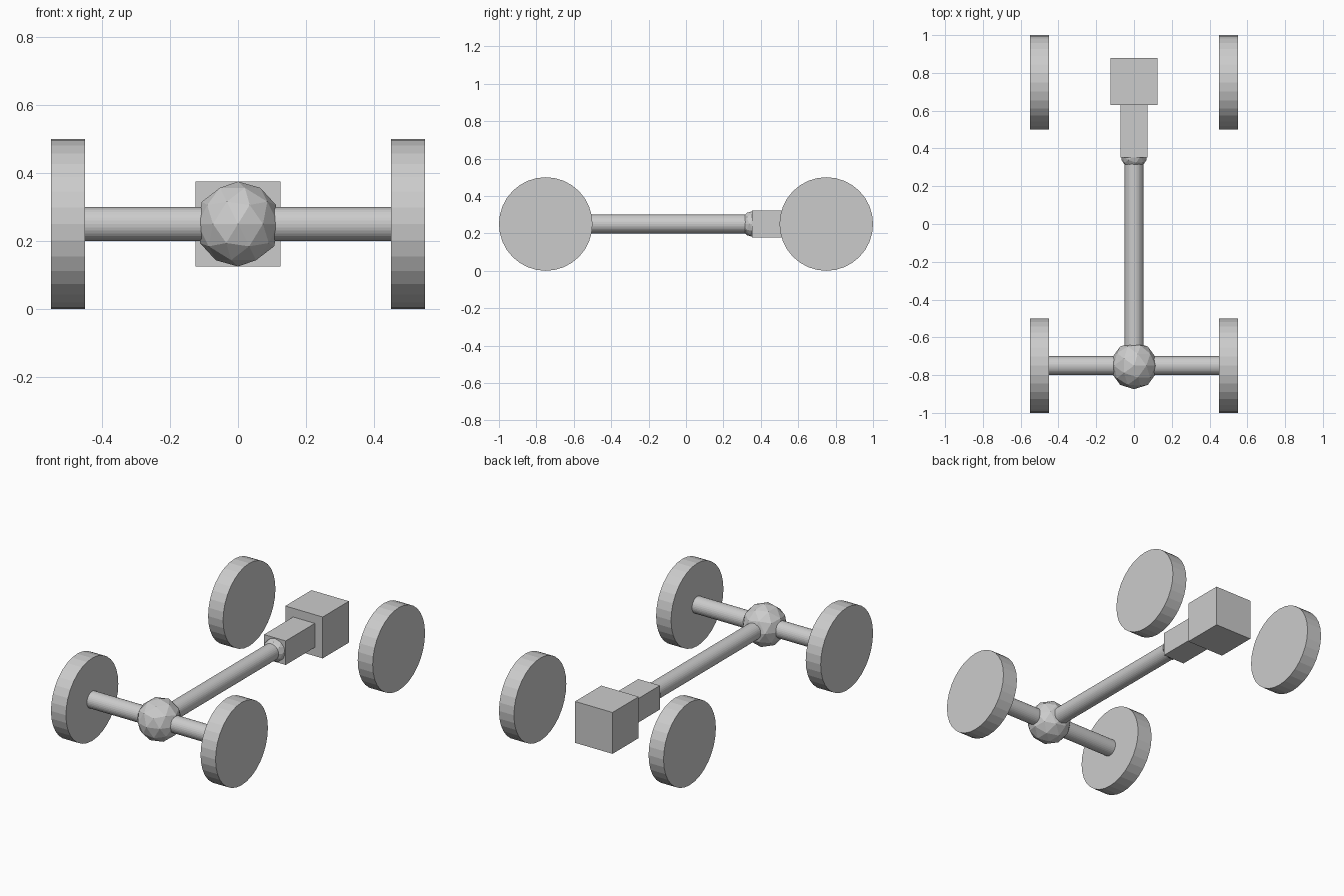
import bpy
from math import pi

if "Cube" in bpy.data.objects:
    bpy.data.objects.remove(bpy.data.objects["Cube"])

AXLE_Z = 0.25


def cylinder(name, radius, length, location, axis):
    rotation = (0, pi / 2, 0) if axis == 'X' else (pi / 2, 0, 0)
    bpy.ops.mesh.primitive_cylinder_add(vertices=32, radius=radius, depth=length,
                                        location=location, rotation=rotation)
    bpy.context.object.name = name


def ball(name, radius, y):
    bpy.ops.mesh.primitive_ico_sphere_add(subdivisions=2, radius=radius,
                                          location=(0, y, AXLE_Z))
    bpy.context.object.name = name


def box(name, width, y0, y1):
    bpy.ops.mesh.primitive_cube_add(size=1, location=(0, (y0 + y1) / 2, AXLE_Z))
    bpy.context.object.name = name
    bpy.context.object.scale = (width, y1 - y0, width)


# Four wheels
for end, y in (("front", -0.75), ("back", 0.75)):
    for side, x in (("left", -0.5), ("right", 0.5)):
        cylinder(f"{end}_{side}_wheel", 0.25, 0.1, (x, y, AXLE_Z), 'X')

# Driven axle with its differential
cylinder("axle", 0.05, 0.92, (0, -0.75, AXLE_Z), 'X')
ball("differential", 0.125, -0.75)

# Drive shaft running to the joint
cylinder("drive_shaft", 0.05, 1.1, (0, -0.2, AXLE_Z), 'Y')
ball("shaft_joint", 0.07, 0.36)

# Gearbox and engine
box("gearbox", 0.145, 0.352, 0.63)
box("engine", 0.25, 0.63, 0.88)
